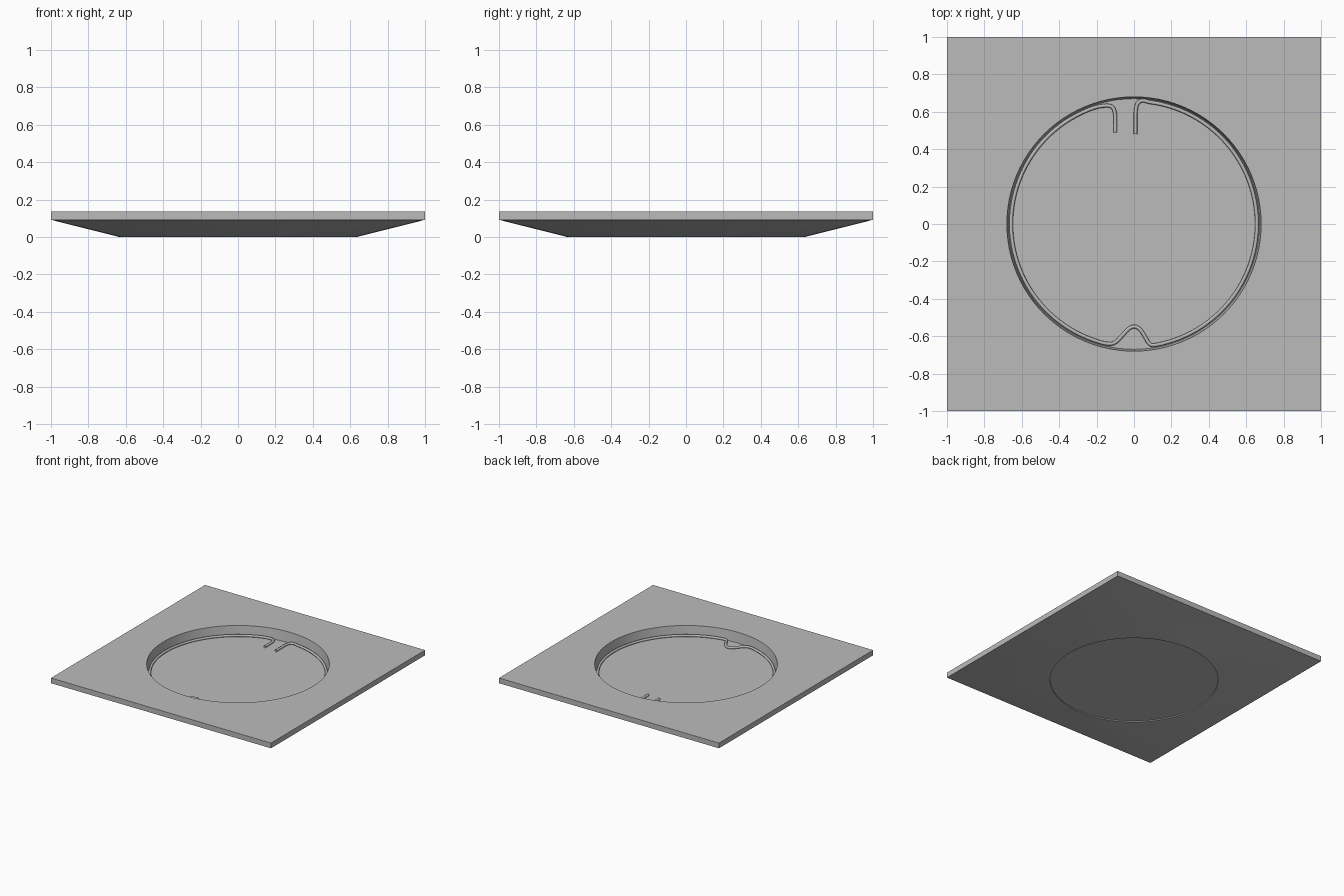
import bpy
import bmesh
from math import cos, sin, pi, radians

default = bpy.data.objects.get("Cube")
if default:
    bpy.data.objects.remove(default)

SEGMENTS = 96
RIM_Z, EDGE_Z = 0.135, 0.092
FLOOR_Z, FLOOR_R = 0.052, 0.67
RIM_R, FOOT_R = 0.68, 0.635

grey = bpy.data.materials.new("plain grey")
grey.use_nodes = True
colour = (0.5, 0.5, 0.5, 1)
grey.diffuse_color = colour
grey.node_tree.nodes["Principled BSDF"].inputs["Base Color"].default_value = colour


def add_object(name, bm):
    bmesh.ops.recalc_face_normals(bm, faces=bm.faces)
    mesh = bpy.data.meshes.new(name)
    bm.to_mesh(mesh)
    bm.free()
    obj = bpy.data.objects.new(name, mesh)
    bpy.context.collection.objects.link(obj)
    mesh.materials.append(grey)
    return obj


def smooth(obj, degrees):
    bpy.ops.object.select_all(action='DESELECT')
    obj.select_set(True)
    bpy.context.view_layer.objects.active = obj
    bpy.ops.object.shade_smooth_by_angle(angle=radians(degrees))


def ring(bm, radius, z):
    angles = [2 * pi * i / SEGMENTS for i in range(SEGMENTS)]
    return [bm.verts.new((radius * cos(a), radius * sin(a), z)) for a in angles]


def square(bm, z):
    return [bm.verts.new((x, y, z)) for x, y in ((1, 1), (-1, 1), (-1, -1), (1, -1))]


def bridge(bm, lower, upper):
    n = len(lower)
    for i in range(n):
        j = (i + 1) % n
        bm.faces.new((lower[i], lower[j], upper[j], upper[i]))


def fan_to_square(bm, circle, corners):
    # Each quarter circle fans to its corner; a flat triangle fills each side
    quarter = SEGMENTS // 4
    for q in range(4):
        for i in range(q * quarter, (q + 1) * quarter):
            bm.faces.new((circle[i], circle[(i + 1) % SEGMENTS], corners[q]))
        bm.faces.new((circle[q * quarter], corners[q], corners[q - 1]))


# Square plate with a round recess, tapering below to a round foot
bm = bmesh.new()
top, edge = square(bm, RIM_Z), square(bm, EDGE_Z)
rim, floor = ring(bm, RIM_R, RIM_Z), ring(bm, FLOOR_R, FLOOR_Z)
foot = ring(bm, FOOT_R, 0)
inner_foot = ring(bm, FOOT_R - 0.003, 0)
base = ring(bm, FOOT_R - 0.003, 0.008)
bridge(bm, edge, top)
fan_to_square(bm, rim, top)
bridge(bm, floor, rim)
bm.faces.new(floor)
fan_to_square(bm, foot, edge)
bridge(bm, foot, inner_foot)
bridge(bm, inner_foot, base)
bm.faces.new(base)
smooth(add_object("recessed_plate", bm), 25)

# Spring wire: turned-in ends at the back, a peaked kink at the front
WIRE_R = 0.657


def arc(start, end, steps):
    angles = [radians(start + (end - start) * i / steps) for i in range(steps + 1)]
    return [(WIRE_R * cos(a), WIRE_R * sin(a)) for a in angles]


path = [(-0.1, 0.49), (-0.1, 0.55), (-0.105, 0.605), (-0.12, 0.628), (-0.16, 0.632)]
path += arc(109, 256, 40)
path += [(-0.11, -0.638), (-0.07, -0.605), (-0.03, -0.562), (0, -0.548),
         (0.03, -0.562), (0.06, -0.605), (0.09, -0.646)]
path += arc(281, 443, 44)
path += [(0.045, 0.66), (0.02, 0.645), (0.01, 0.61), (0.008, 0.55), (0.008, 0.48)]

curve = bpy.data.curves.new("spring_wire", 'CURVE')
curve.dimensions = '3D'
curve.bevel_depth = 0.01
curve.bevel_resolution = 2
curve.use_fill_caps = True
spline = curve.splines.new('BEZIER')
spline.resolution_u = 3
spline.bezier_points.add(len(path) - 1)
for point, (x, y) in zip(spline.bezier_points, path):
    point.co = (x, y, FLOOR_Z + 0.011)
    point.handle_left_type = point.handle_right_type = 'AUTO'
curve.materials.append(grey)
wire = bpy.data.objects.new("spring_wire", curve)
bpy.context.collection.objects.link(wire)
bpy.ops.object.select_all(action='DESELECT')
wire.select_set(True)
bpy.context.view_layer.objects.active = wire
bpy.ops.object.convert(target='MESH')
smooth(bpy.context.object, 50)
